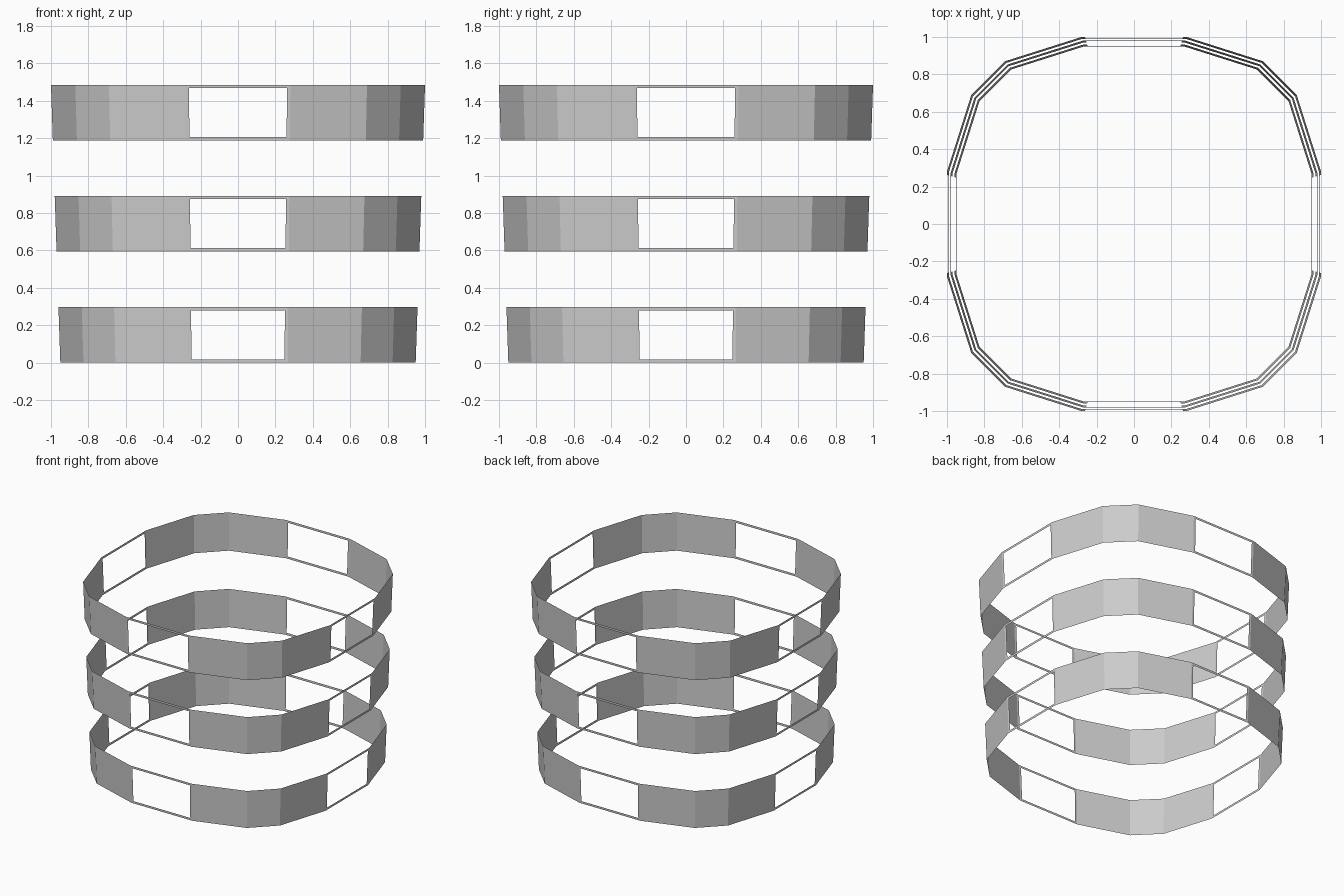
import bpy, bmesh

if "Cube" in bpy.data.objects:
    bpy.data.objects.remove(bpy.data.objects["Cube"])

STEP = 0.297                       # ring height and gap height
TOP = 5 * STEP
QUARTER = [(1, -0.28), (1, 0.28), (0.87, 0.69), (0.69, 0.87)]


def outline():
    """Twelve-sided plan made by turning one quarter four times."""
    pts = []
    q = QUARTER
    for _ in range(4):
        pts += q
        q = [(-y, x) for x, y in q]
    # each quarter: flat side, then the two corner points
    return pts


def ring(name, z0):
    bm = bmesh.new()
    loops = []
    for z in (z0, z0 + STEP):
        r = 0.95 + 0.05 * z / TOP   # walls flare outwards with height
        loops.append([bm.verts.new((x * r, y * r, z)) for x, y in outline()])
    low, high = loops
    n = len(low)
    walls = [bm.faces.new((low[i], low[(i + 1) % n], high[(i + 1) % n], high[i]))
             for i in range(n)]
    bm.normal_update()
    # open windows with thin mitred frames in the four flat sides
    windows = walls[::4]
    bmesh.ops.inset_individual(bm, faces=windows, thickness=0.025)
    bmesh.ops.delete(bm, geom=windows, context='FACES')
    mesh = bpy.data.meshes.new(name)
    bm.to_mesh(mesh)
    bm.free()
    bpy.context.collection.objects.link(bpy.data.objects.new(name, mesh))


# three stacked rings
for i, name in enumerate(("lower_ring", "middle_ring", "upper_ring")):
    ring(name, 2 * i * STEP)
